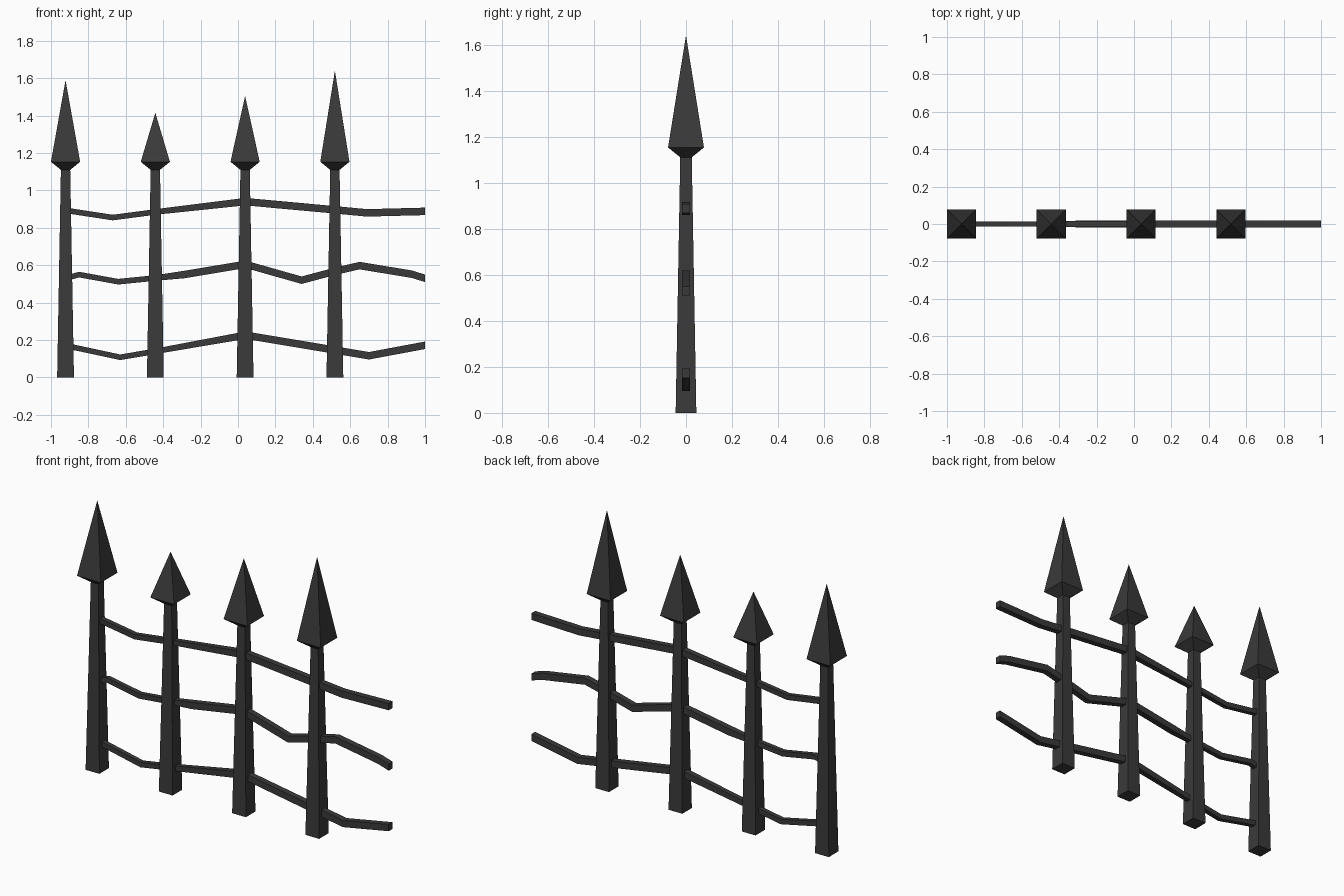
import bpy

cube = bpy.data.objects.get("Cube")
if cube:
    bpy.data.objects.remove(cube, do_unlink=True)

iron = bpy.data.materials.new("dark iron")
iron.use_nodes = True
COLOR = (0.042, 0.042, 0.042, 1)
iron.diffuse_color = COLOR
bsdf = iron.node_tree.nodes["Principled BSDF"]
bsdf.inputs["Base Color"].default_value = COLOR
bsdf.inputs["Roughness"].default_value = 0.8


def build(name, verts, faces):
    mesh = bpy.data.meshes.new(name)
    mesh.from_pydata(verts, [], faces)
    mesh.materials.append(iron)
    obj = bpy.data.objects.new(name, mesh)
    bpy.context.collection.objects.link(obj)
    return obj


def bridge(rings):
    """Side quads joining consecutive four-sided rings."""
    return [(4 * r + i, 4 * r + (i + 1) % 4, 4 * r + 4 + (i + 1) % 4, 4 * r + 4 + i)
            for r in range(rings - 1) for i in range(4)]


def square(x, z, h):
    return [(x - h, -h, z), (x + h, -h, z), (x + h, h, z), (x - h, h, z)]


# Tapered square post with a flared spear head
def post(name, x, tip):
    profile = [(0, 0.045), (1.11, 0.025), (1.153, 0.078)]
    verts = [v for z, h in profile for v in square(x, z, h)] + [(x, 0, tip)]
    faces = bridge(3) + [(3, 2, 1, 0)]
    faces += [(8 + i, 8 + (i + 1) % 4, 12) for i in range(4)]
    build(name, verts, faces)


# Crooked rail, a little thinner toward the right-hand end of the fence
def rail(name, path):
    verts = []
    for x, z in path:
        hy, hz = (0.014, 0.015) if x < -0.4 else (0.018, 0.02)
        verts += [(x, -hy, z - hz), (x, hy, z - hz), (x, hy, z + hz), (x, -hy, z + hz)]
    last = 4 * len(path) - 4
    faces = bridge(len(path)) + [(3, 2, 1, 0), tuple(last + i for i in range(4))]
    build(name, verts, faces)


for i, tip in enumerate((1.59, 1.415, 1.505, 1.64)):
    post(f"spear_post_{i + 1}", -0.922 + 0.48 * i, tip)

rail("top_rail", [(-0.92, 0.893), (-0.67, 0.855), (-0.44, 0.885), (0.04, 0.94),
                  (0.52, 0.896), (0.69, 0.88), (1, 0.888)])
rail("middle_rail", [(-0.92, 0.53), (-0.85, 0.55), (-0.64, 0.512), (-0.44, 0.532),
                     (-0.29, 0.55), (0.04, 0.605), (0.34, 0.52), (0.52, 0.568),
                     (0.65, 0.598), (0.93, 0.552), (1, 0.53)])
rail("bottom_rail", [(-0.92, 0.17), (-0.63, 0.108), (-0.44, 0.14), (0.04, 0.226),
                     (0.52, 0.146), (0.7, 0.116), (1, 0.172)])
